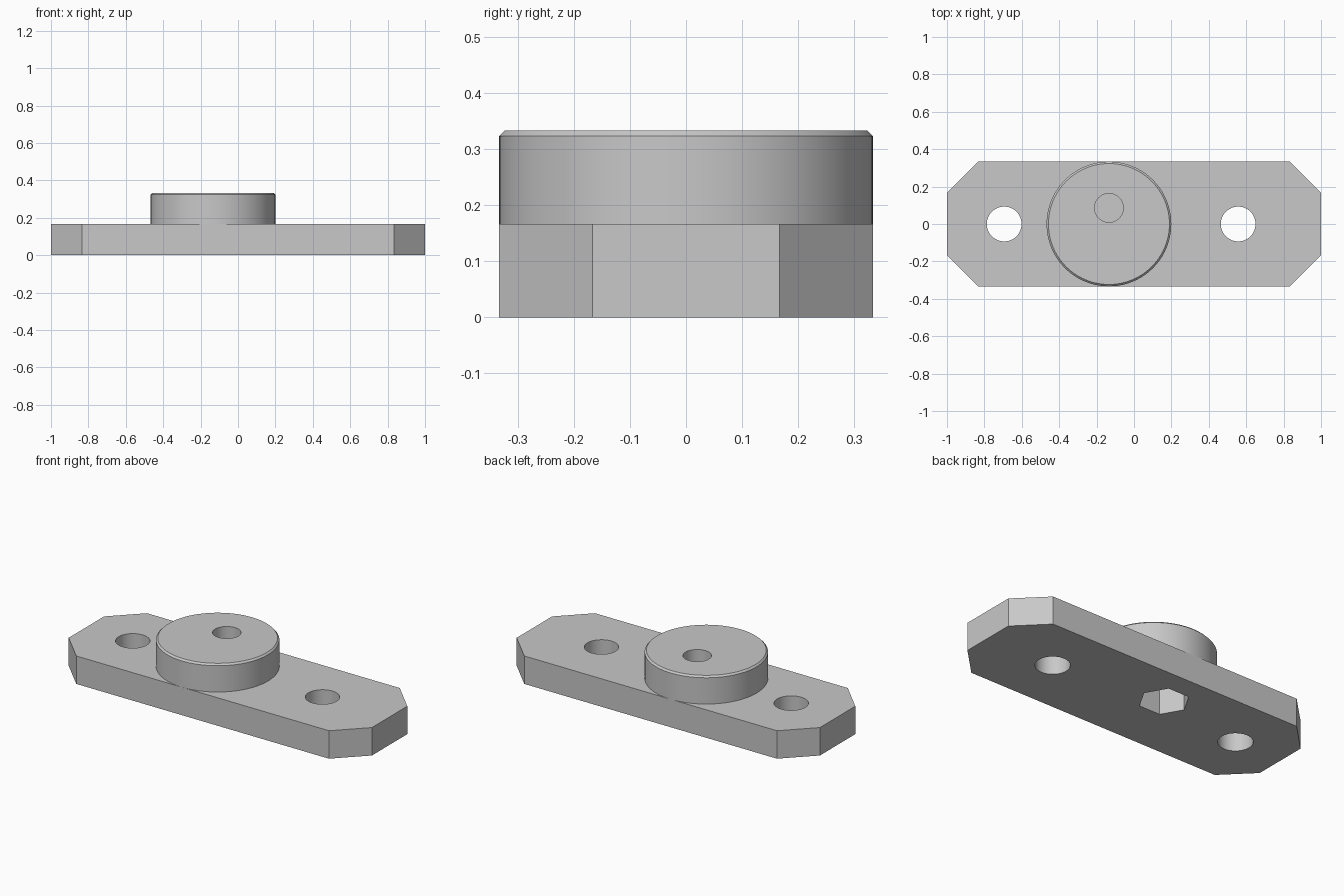
import bpy
import bmesh
from math import radians, cos, sin, tau

if "Cube" in bpy.data.objects:
    bpy.data.objects.remove(bpy.data.objects["Cube"])

THICK = 1 / 6          # plate thickness, also boss height
HALF_W = 1 / 3         # half plate width, also boss radius
CUT = 1 / 6            # corner cut
BOSS_X = -0.134
BOLT_Y = 0.086

grey = bpy.data.materials.new("plain grey")
grey.use_nodes = True
grey.diffuse_color = (0.58, 0.58, 0.58, 1)
grey.node_tree.nodes["Principled BSDF"].inputs["Base Color"].default_value = (0.58, 0.58, 0.58, 1)


def prism(name, outline, z0, z1, chamfer=0):
    """Extrude an outline upward, optionally chamfering its top rim."""
    bm = bmesh.new()
    base = bm.faces.new([bm.verts.new((x, y, z0)) for x, y in outline])
    top = bmesh.ops.extrude_face_region(bm, geom=[base], use_keep_orig=True)["geom"]
    verts = [g for g in top if isinstance(g, bmesh.types.BMVert)]
    bmesh.ops.translate(bm, verts=verts, vec=(0, 0, z1 - z0))
    bmesh.ops.recalc_face_normals(bm, faces=bm.faces[:])
    if chamfer:
        rim = [e for e in bm.edges if all(v in verts for v in e.verts)]
        bmesh.ops.bevel(bm, geom=rim, offset=chamfer, segments=1, affect='EDGES')
    mesh = bpy.data.meshes.new(name)
    bm.to_mesh(mesh)
    bm.free()
    mesh.materials.append(grey)
    obj = bpy.data.objects.new(name, mesh)
    bpy.context.collection.objects.link(obj)
    return obj


def ring(x, y, radius, sides):
    return [(x + radius * cos(tau * i / sides), y + radius * sin(tau * i / sides))
            for i in range(sides)]


def drill(target, cutter):
    """Subtract the cutter, apply the result and discard the cutter."""
    mod = target.modifiers.new("drill", 'BOOLEAN')
    mod.operation = 'DIFFERENCE'
    mod.solver = 'EXACT'
    mod.object = cutter
    cutter.hide_render = True
    bpy.ops.object.select_all(action='DESELECT')
    bpy.context.view_layer.objects.active = target
    target.select_set(True)
    bpy.ops.object.modifier_apply(modifier=mod.name)
    bpy.data.objects.remove(cutter)


# Flat plate with cut corners
w, c = HALF_W, CUT
half = [(1, -w + c), (1, w - c), (1 - c, w)]
outline = half + [(-1 + c, w), (-1, w - c), (-1, -w + c), (-1 + c, -w), (1 - c, -w)]
plate = prism("base_plate", outline, 0, THICK)

# Two mounting holes and the blind hexagonal nut pocket underneath
for x in (-0.694, 0.557):
    drill(plate, prism("mounting_hole", ring(x, 0, 0.093, 48), -0.1, 0.3))
drill(plate, prism("nut_pocket", ring(BOSS_X, BOLT_Y, 0.137, 6), -0.1, 0.155))

# Round boss with chamfered rim and off-centre bolt hole
boss = prism("round_boss", ring(BOSS_X, 0, HALF_W, 96), THICK, 2 * THICK, 0.01)
drill(boss, prism("bolt_hole", ring(BOSS_X, BOLT_Y, 0.077, 48), 0.1, 0.5))

# Smooth round walls, crisp edges
for obj in (plate, boss):
    bpy.ops.object.select_all(action='DESELECT')
    obj.select_set(True)
    bpy.context.view_layer.objects.active = obj
    bpy.ops.object.shade_smooth_by_angle(angle=radians(30))
